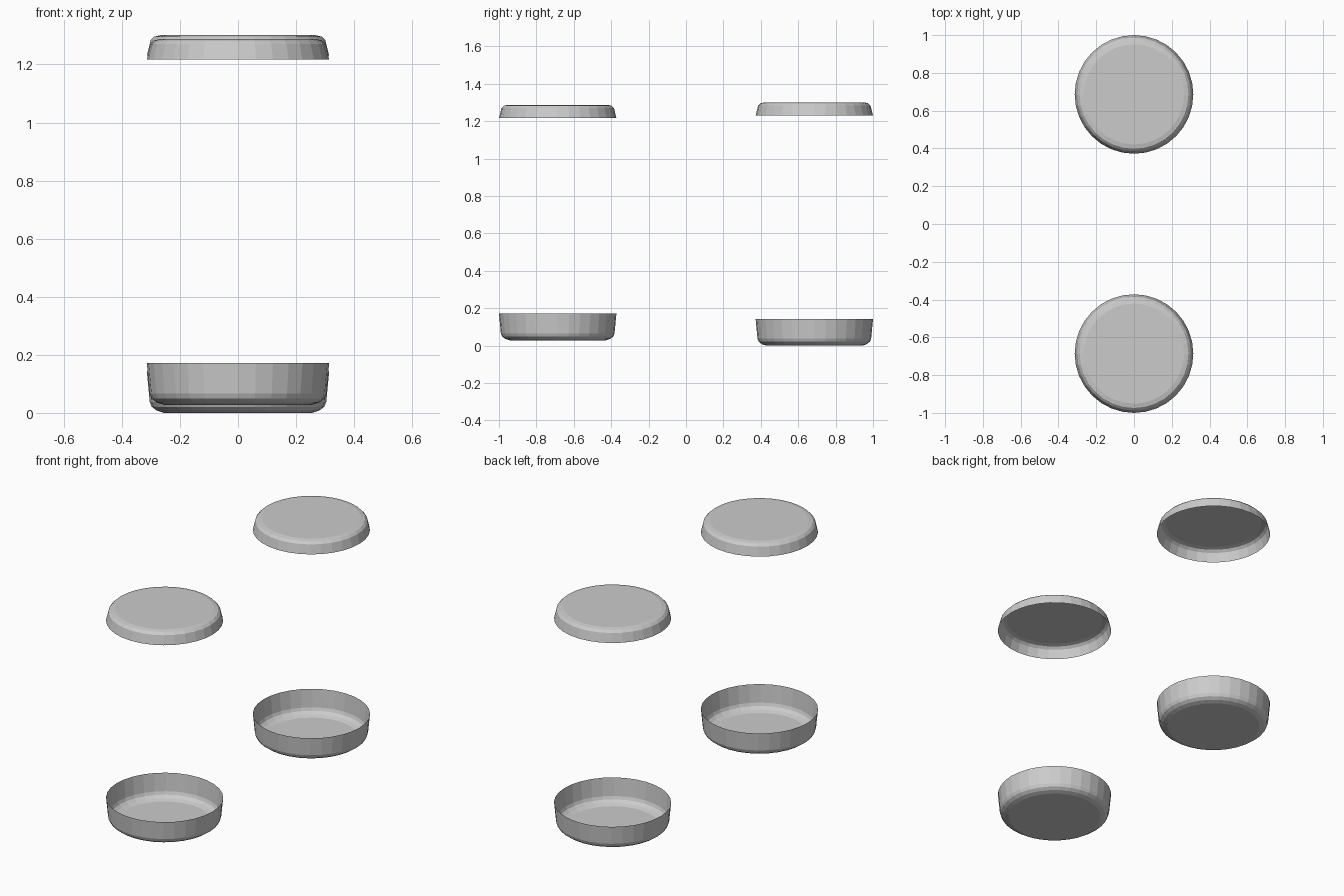
import bpy, bmesh, math

if "Cube" in bpy.data.objects:
    bpy.data.objects.remove(bpy.data.objects["Cube"])

SIDES = 32

grey = bpy.data.materials.new("light grey")
grey.diffuse_color = (0.6, 0.6, 0.6, 1)
grey.use_nodes = True
grey.node_tree.nodes["Principled BSDF"].inputs["Base Color"].default_value = grey.diffuse_color


def shell(name, profile, y, z):
    """Thin revolved shell: a closed disc at the first profile point, open at the last."""
    bm = bmesh.new()
    rings = []
    for r, h in profile:
        rings.append([bm.verts.new((r * math.cos(2 * math.pi * i / SIDES),
                                    r * math.sin(2 * math.pi * i / SIDES), h))
                      for i in range(SIDES)])
    up = profile[0][1] > profile[-1][1]
    disc = bm.faces.new(rings[0] if up else rings[0][::-1])
    for a, b in zip(rings, rings[1:]):
        for i in range(SIDES):
            j = (i + 1) % SIDES
            quad = [a[i], b[i], b[j], a[j]]
            bm.faces.new(quad if up else quad[::-1])
    mesh = bpy.data.meshes.new(name)
    bm.to_mesh(mesh)
    bm.free()
    mesh.materials.append(grey)
    ob = bpy.data.objects.new(name, mesh)
    ob.location = (0, y, z)
    bpy.context.collection.objects.link(ob)
    return ob


# Profiles as (radius, height)
DISH = [(0.255, 0), (0.28, 0.008), (0.297, 0.021), (0.304, 0.038), (0.314, 0.143)]
LID = [(0.265, 0.071), (0.288, 0.066), (0.301, 0.053), (0.314, 0)]

# Two dishes, each with a lid floating above it
for side, y, dish_z, lid_z in (("front", -0.686, 0.028, 1.217),
                               ("back", 0.686, 0.0, 1.230)):
    shell(side + "_dish", DISH, y, dish_z)
    shell(side + "_lid", LID, y, lid_z)
